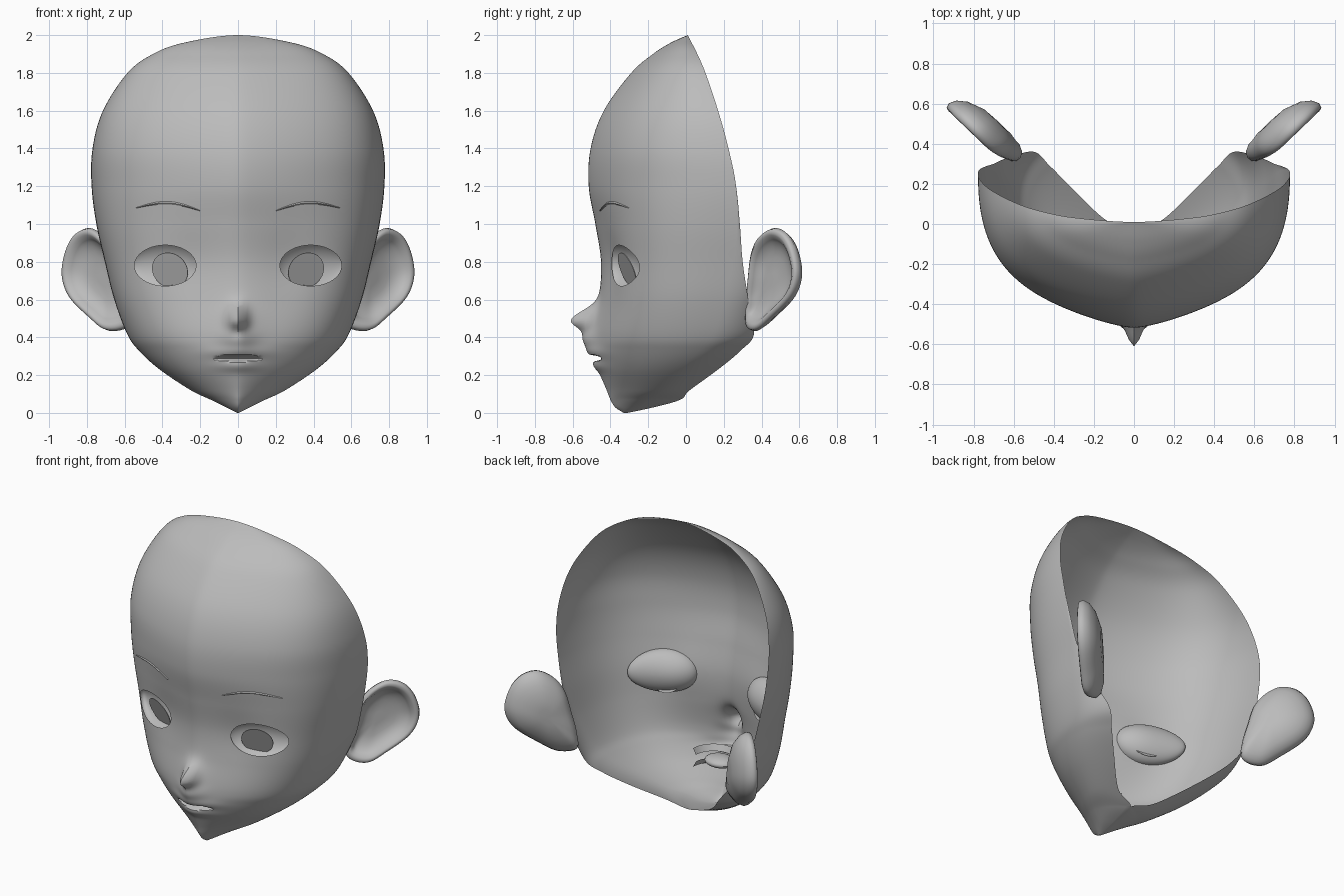
import bpy, bmesh, math
from mathutils import Vector

cube = bpy.data.objects.get("Cube")
if cube:
    bpy.data.objects.remove(cube, do_unlink=True)

grey = bpy.data.materials.new("plain grey")
grey.use_nodes = True
TONE = (0.5, 0.5, 0.5, 1)
grey.diffuse_color = TONE
grey.node_tree.nodes["Principled BSDF"].inputs["Base Color"].default_value = TONE

# Head sections: height, front y, half width, widest y, edge x, edge y, roundness
SECTIONS = [
    (0, -.33, .004, -.32, 0, -.31, 2),
    (.03, -.375, .065, -.25, 0, -.17, 1.7),
    (.07, -.4, .145, -.2, 0, -.03, 1.6),
    (.12, -.42, .25, -.12, .14, .02, 1.7),
    (.23, -.465, .415, -.02, .3, .17, 1.9),
    (.33, -.49, .525, .08, .42, .29, 2.1),
    (.42, -.49, .588, .15, .5, .36, 2.3),
    (.6, -.46, .655, .2, .63, .33, 2.5),
    (.8, -.45, .705, .25, .7, .3, 2.6),
    (1, -.48, .75, .27, .745, .285, 2.5),
    (1.2, -.515, .775, .265, .775, .265, 2.35),
    (1.4, -.505, .77, .225, .77, .225, 2.3),
    (1.6, -.435, .715, .17, .715, .17, 2.2),
    (1.8, -.29, .585, .103, .585, .103, 2.1),
    (1.9, -.175, .45, .06, .45, .06, 2),
    (1.96, -.08, .285, .03, .285, .03, 2),
    (2, .01, 0, .01, 0, .01, 2),
]
LAST = len(SECTIONS) - 1
EYE_X, EYE_Z, EYE_A, EYE_B = .385, .78, .163, .108
MOUTH_Z, MOUTH_A, MOUTH_B = .29, .13, .018


def catmull(a, b, c, d, t):
    return tuple(.5 * (2*q + (r - p)*t + (2*p - 5*q + 4*r - s)*t*t + (3*q - p - 3*r + s)*t**3)
                 for p, q, r, s in zip(a, b, c, d))


def section(s):
    """Section at a fractional index; the crown is rounded by mirroring past the top."""
    i = min(int(s), LAST - 1)
    before = SECTIONS[max(i - 1, 0)]
    after = SECTIONS[i + 2] if i + 2 <= LAST else tuple(
        -v if k in (2, 4) else v for k, v in enumerate(SECTIONS[LAST - 1]))
    z, yf, w, ym, xb, yb, n = catmull(before, SECTIONS[i], SECTIONS[i + 1], after, s - i)
    return z, yf, max(w, 0), ym, max(xb, 0), max(yb, ym), n


def section_at(z):
    low, high = 0, LAST
    for _ in range(30):
        mid = (low + high) / 2
        low, high = (mid, high) if section(mid)[0] < z else (low, mid)
    return section(low)


def bell(x, z, cx, cz, sx, sz):
    return math.exp(-((x - cx) / sx)**2 / 2 - ((z - cz) / sz)**2 / 2)


def front_y(x, z, sec=None):
    """Depth of the face surface, with nose, lips and eye hollows."""
    _, yf, w, ym, _, _, n = sec or section_at(z)
    ax = abs(x)
    u = min(ax / max(w, 1e-6), 1)
    y = ym - (ym - yf) * (1 - u**n)**(1 / n)
    y += .07 * (ym - yf) * math.sin(math.pi * u) * u / (u + .08)
    y -= .11 * bell(ax, z, 0, .49, .032, .05 if z > .49 else .035)
    y -= .02 * bell(ax, z, 0, .49, .08, .07)
    y -= .045 * bell(ax, z, 0, .39, .06, .04) + .022 * bell(ax, z, 0, .32, .1, .025)
    y -= .018 * bell(ax, z, 0, .25, .08, .022)
    y += .012 * bell(ax, z, .26, .78, .09, .13)
    r = math.hypot(ax / MOUTH_A, (z - MOUTH_Z) / MOUTH_B)
    return y + (.06 * (1 - r * r) if r < 1 else 0)


def eye_radius(p):
    """Below one inside an eye opening."""
    return math.hypot((abs(p.x) - EYE_X) / EYE_A, (p.z - EYE_Z) / EYE_B) + (2 if p.y > .1 else 0)


def cut_eyes(bm):
    rim = []
    for e in list(bm.edges):
        v, o = e.verts
        a, b = eye_radius(v.co) - 1, eye_radius(o.co) - 1
        if a * b < 0:
            rim.append(bmesh.utils.edge_split(e, v, a / (a - b))[1])
    bmesh.ops.connect_verts(bm, verts=rim)
    inner = [f for f in bm.faces if eye_radius(f.calc_center_median()) < 1]
    bmesh.ops.delete(bm, geom=inner, context='FACES')


def finish(name, bm, angle=35):
    mesh = bpy.data.meshes.new(name)
    bm.to_mesh(mesh)
    bm.free()
    obj = bpy.data.objects.new(name, mesh)
    bpy.context.collection.objects.link(obj)
    mesh.materials.append(grey)
    bpy.ops.object.select_all(action='DESELECT')
    obj.select_set(True)
    bpy.context.view_layer.objects.active = obj
    bpy.ops.object.shade_smooth_by_angle(angle=math.radians(angle))
    return obj


def skin(rows, closed=False):
    """Skin a list of equally long point rows."""
    bm = bmesh.new()
    vs = [[bm.verts.new(p) for p in row] for row in rows]
    for a, b in zip(vs, vs[1:]):
        for j in range(len(a) if closed else len(a) - 1):
            k = (j + 1) % len(a)
            bm.faces.new((a[j], a[k], b[k], b[j]))
    bmesh.ops.remove_doubles(bm, verts=bm.verts, dist=1e-5)
    bmesh.ops.dissolve_degenerate(bm, edges=bm.edges, dist=1e-6)
    if closed:
        bmesh.ops.recalc_face_normals(bm, faces=bm.faces)
    return bm


# Open head shell with eye openings
FRONT, BACK = 70, 10
rows = []
steps = [i + k / m for i in range(LAST) for m in [14 if i < 9 else 8] for k in range(m)] + [LAST]
for s in steps:
    sec = section(s)
    z, yf, w, ym, xb, yb, n = sec
    halves = []
    for side in (-1, 1):
        pts = []
        for k in range(FRONT + 1):
            x = side * w * math.sin(math.pi / 2 * k / FRONT)**(2 / n)
            pts.append((x, front_y(x, z, sec), z))
        for k in range(1, BACK + 1):
            t = k / BACK
            x = w * (1 - t * t) + xb * t * t
            y = ym * (1 - t)**2 + (ym + .6 * (yb - ym)) * 2 * t * (1 - t) + yb * t * t
            pts.append((side * x, y, z))
        halves.append(pts)
    rows.append(halves[0][:0:-1] + halves[1])
shell = skin(rows)
cut_eyes(shell)
finish("head_shell", shell)

# Ears: an outline in the ear's own plane, swept through a cupped profile
EAR_OUTLINE = [(0, .46), (.11, .435), (.23, .5), (.38, .61), (.437, .73), (.41, .86),
               (.34, .95), (.24, .978), (.14, .93), (.07, .84), (.03, .7), (0, .57)]
EAR_PROFILE = [(0, -.105), (.4, -.1), (.75, -.07), (.93, -.035), (1, 0), (.97, .025),
               (.9, .03), (.82, .018), (.72, -.012), (.55, -.035), (.3, -.045), (0, -.045)]
outline = [catmull(*(EAR_OUTLINE[(i + k) % len(EAR_OUTLINE)] for k in (-1, 0, 1, 2)), j / 6)
           for i in range(len(EAR_OUTLINE)) for j in range(6)]
rings = [tuple(p + (q - p) * t for p, q in zip(a, b))
         for a, b in zip(EAR_PROFILE, EAR_PROFILE[1:]) for t in (0, .5)] + [EAR_PROFILE[-1]]
CU, CZ = .19, .71
for name, side in (("left_ear", 1), ("right_ear", -1)):
    loops = []
    for s, d in rings:
        loop = []
        for u, z in outline:
            u, z = CU + (u - CU) * s, CZ + (z - CZ) * s
            # The rim sinks into the cheek at the front
            sink = d - .045 * max(0, 1 - u / .16)**2
            loop.append((side * (.607 + .72 * u + .69 * sink), .3 + .69 * u - .72 * sink, z))
        loops.append(loop)
    finish(name, skin(loops, closed=True), 60)

# Eye cups behind the openings, irises and brows
for name, side in (("left", 1), ("right", -1)):
    cup = []
    for i in range(15):
        r = math.sin(math.pi / 2 * i / 14)
        ring = []
        for k in range(48):
            a = math.tau * k / 48
            x, z = EYE_X + .19 * r * math.cos(a), EYE_Z + .138 * r * math.sin(a)
            depth = .008 + .1 * math.sqrt(max(0, 1 - r * r))
            ring.append((side * x, front_y(x, z) + depth, z))
        cup.append(ring)
    finish(name + "_eye", skin(cup, closed=True))

    bm = bmesh.new()
    bmesh.ops.create_cone(bm, cap_ends=True, segments=40, radius1=.1, radius2=.1, depth=.004)
    iris = finish(name + "_iris", bm)
    iris.location = (side * .36, -.31, .755)
    facing = Vector((side * .33, -.88, -.36))
    iris.rotation_euler = facing.to_track_quat('Z', 'Y').to_euler()

    strips = []
    for edge, lift in ((-1, 0), (0, .006), (1, 0)):
        strip = []
        for k in range(25):
            t = k / 24
            x = .2 + .34 * t
            z = 1.07 + .015 * t + .034 * math.sin(math.pi * t)
            z += edge * .008 * math.sin(math.pi * (.06 + .88 * t))
            strip.append((side * x, front_y(x, z) - lift - .001, z))
        strips.append(strip[::side])
    finish(name + "_brow", skin(strips))

# Mouth interior: tongue and two curved tooth bands
bm = bmesh.new()
bmesh.ops.create_uvsphere(bm, u_segments=24, v_segments=12, radius=1)
bmesh.ops.scale(bm, vec=(.1, .08, .035), verts=bm.verts)
bmesh.ops.translate(bm, vec=(0, -.36, .27), verts=bm.verts)
finish("tongue", bm)
for name, z, flare in (("upper_teeth", .32, .04), ("lower_teeth", .235, -.04)):
    arcs = []
    for rise, radius in ((-.5, .13), (.5, .15)):
        arcs.append([(radius * math.sin(a), -.29 - radius * math.cos(a), z + rise * flare)
                     for a in (math.pi * (k / 24 - .5) for k in range(25))])
    finish(name, skin(arcs))
